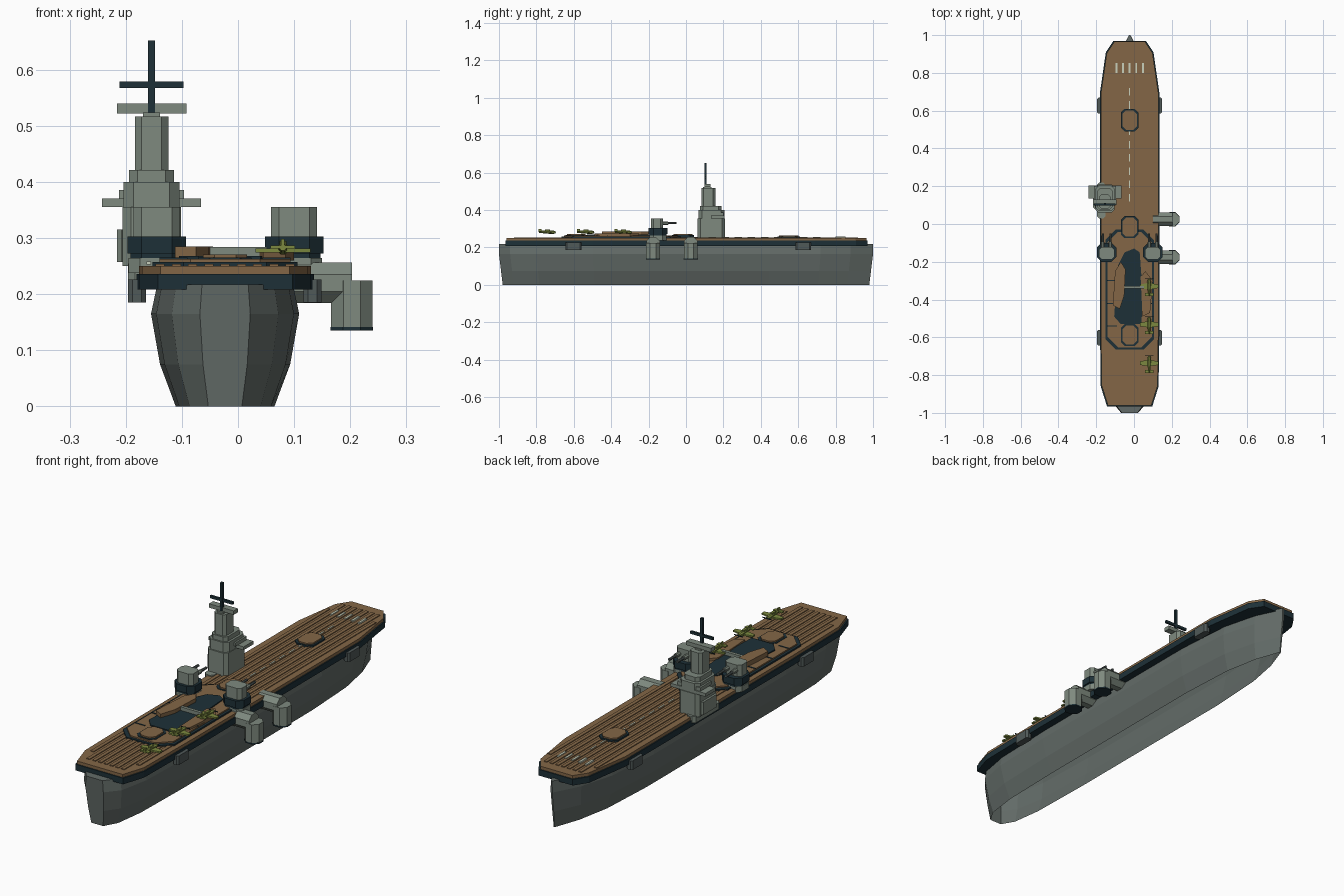
import bpy, bmesh, math
from mathutils import Matrix, Vector

if "Cube" in bpy.data.objects:
    bpy.data.objects.remove(bpy.data.objects["Cube"])


def material(name, r, g, b):
    m = bpy.data.materials.new(name)
    m.use_nodes = True
    m.diffuse_color = (r, g, b, 1)
    m.node_tree.nodes["Principled BSDF"].inputs["Base Color"].default_value = (r, g, b, 1)
    return m


HULL = material("hull grey", .124, .148, .138)
GREY = material("structure grey", .21, .253, .212)
DARK = material("sponson grey", .08, .1, .098)
WOOD = material("deck brown", .228, .134, .062)
NAVY = material("dark navy", .0125, .03, .039)
GREEN = material("aircraft olive", .2, .25, .05)
WHITE = material("marking cream", .58, .63, .5)
CX = -.023  # hull centreline


def finish(name, bm, mat):
    mesh = bpy.data.meshes.new(name)
    bm.to_mesh(mesh)
    bm.free()
    mesh.materials.append(mat)
    ob = bpy.data.objects.new(name, mesh)
    bpy.context.collection.objects.link(ob)
    return ob


def loft(name, rings, mat, open_bottom=False):
    """Skin a list of equal-length rings and cap both ends."""
    bm = bmesh.new()
    vs = [[bm.verts.new(p) for p in ring] for ring in rings]
    n = len(rings[0])
    for a, b in zip(vs, vs[1:]):
        for i in range(n):
            j = (i + 1) % n
            bm.faces.new((a[i], a[j], b[j], b[i]))
    bm.faces.new(vs[0])
    bm.faces.new(vs[-1])
    bmesh.ops.recalc_face_normals(bm, faces=bm.faces)
    if open_bottom:
        flat = [f for f in bm.faces if max(v.co.z for v in f.verts) < .001]
        bmesh.ops.delete(bm, geom=flat, context='FACES')
    return finish(name, bm, mat)


def prism(name, outline, z0, z1, mat):
    return loft(name, [[(x, y, z) for x, y in outline] for z in (z0, z1)], mat)


def block(name, x, y, z, mat, cut=0.0):
    """Block from (min, max) ranges, with optional cut corners in plan."""
    (a, b), (c, d), k = x, y, cut
    if k:
        pts = [(a + k, c), (b - k, c), (b, c + k), (b, d - k),
               (b - k, d), (a + k, d), (a, d - k), (a, c + k)]
    else:
        pts = [(a, c), (b, c), (b, d), (a, d)]
    return prism(name, pts, *z, mat)


def rod(name, start, end, r0, r1, mat, sides=8):
    a, b = Vector(start), Vector(end)
    d = b - a
    rot = d.to_track_quat('Z', 'Y').to_matrix().to_4x4()
    bm = bmesh.new()
    bmesh.ops.create_cone(bm, cap_ends=True, segments=sides, radius1=r0, radius2=r1, depth=d.length,
                          matrix=Matrix.Translation((a + b) / 2) @ rot
                          @ Matrix.Rotation(math.pi / sides, 4, 'Z'))
    return finish(name, bm, mat)


def rimmed(name, x, y, z0, z1, cut, rim=.008):
    """Brown slab standing in a low dark rim."""
    block(name + "_rim", x, y, (z0, z1 - .006), NAVY, cut)
    block(name, (x[0] + rim, x[1] - rim), (y[0] + rim, y[1] - rim), (z0, z1), WOOD, cut)


# Hull: open-bottomed shell from the blunt stern to the sharp bow
levels = [(0, .088), (.075, .116), (.165, .132), (.217, .121)]
stations = [(-1, .34), (-.94, .72), (-.8, .93), (-.5, 1), (.45, 1), (.72, .84), (.88, .5), (1, .03)]
rings = []
for y, s in stations:
    side = [(w * s, y * (.98 + .02 * min(1, z / .165)), z) for z, w in levels]
    rings.append([(CX + w, v, z) for w, v, z in side] + [(CX - w, v, z) for w, v, z in reversed(side)])
loft("hull", rings, HULL, open_bottom=True)

# Flight deck: dark girder layer with the wooden deck inset above
half = [(.12, -.965), (.153, -.86), (.158, -.5), (.158, .69), (.126, .91), (.086, .97)]


def deck_outline(inset):
    pts = [(w - inset, y * (1 - inset)) for w, y in half]
    return [(CX + w, y) for w, y in pts] + [(CX - w, y) for w, y in reversed(pts)]


prism("deck_girder", deck_outline(0), .208, .236, NAVY)
prism("flight_deck", deck_outline(.005), .236, .25, WOOD)
for i in range(-4, 5):
    x = CX + i * .029
    e = .92 if abs(i) < 4 else .85
    block("deck_plank", (x - .008, x + .008), (-e, e), (.248, .2535), WOOD)

# Deck markings
for i in range(5):
    x = CX + (i - 2) * .035
    block("bow_mark", (x - .005, x + .005), (.8, .852), (.25, .257), WHITE)
for i in range(9):
    y = .12 + i * .07
    block("centre_dash", (CX - .0025, CX + .0025), (y, y + .04), (.25, .2555), WHITE)

# Raised aft platform and aircraft lifts
rimmed("aft_platform", (-.152, .106), (-.665, -.03), .248, .263, .055, .012)
rimmed("forward_lift", (-.07, .024), (.49, .61), .248, .264, .02)
rimmed("middle_lift", (-.07, .024), (-.075, .042), .248, .271, .02)
rimmed("aft_lift", (-.07, .024), (-.645, -.53), .248, .271, .02)
for y in (-.3, -.42, -.54):
    for x in (-.115, .069):
        block("platform_seam", (x - .025, x + .025), (y - .003, y + .003), (.26, .265), NAVY)

# Dark well with wooden hatches and a cross beam
prism("well_floor", [(-.07, -.53), (.04, -.53), (.045, -.35), (.03, -.15), (0, -.13),
                     (-.05, -.15), (-.085, -.22), (-.105, -.49)], .26, .268, NAVY)
prism("left_hatch", [(.045, -.49), (.085, -.47), (.1, -.3), (.06, -.25), (.035, -.28)], .26, .274, WOOD)
prism("right_hatch", [(-.112, -.43), (-.075, -.45), (-.052, -.38), (-.045, -.24),
                      (-.07, -.2), (-.1, -.25)], .26, .285, WOOD)
block("cross_beam", (-.09, .052), (-.342, -.328), (.268, .284), GREY)

# Island tower, stacked tiers
IX = -.154
tiers = [("island_base", .052, (.062, .208), (.25, .355), .015),
         ("island_middle", .05, (.068, .205), (.355, .4), .018),
         ("island_bridge", .04, (.075, .19), (.4, .421), .015),
         ("island_upper", .03, (.082, .157), (.421, .517), .012),
         ("bridge_wings", .088, (.135, .205), (.355, .37), 0),
         ("wing_support", .058, (.12, .2), (.37, .386), 0),
         ("top_platform", .062, (.1, .13), (.522, .54), 0),
         ("platform_neck", .015, (.09, .135), (.515, .524), 0)]
for name, w, y, z, cut in tiers:
    block(name, (IX - w, IX + w), y, z, GREY, cut)
block("island_side_room", (-.216, -.18), (.08, .19), (.257, .315), GREY, .008)
block("mast", (IX - .006, IX + .006), (.098, .11), (.517, .652), NAVY)
block("mast_crossbar", (IX - .057, IX + .057), (.099, .109), (.567, .579), NAVY)

# Twin gun turrets, one on each deck edge
for x in (-.145, .1):
    block("turret_footing", (x - .05, x + .05), (-.195, -.105), (.238, .264), GREY, .02)
    block("footing_lamp", (x - .018, x - .01), (-.198, -.194), (.253, .258), WHITE)
    block("turret_base", (x - .047, x + .047), (-.195, -.105), (.262, .29), NAVY, .02)
    block("turret_ring", (x - .052, x + .052), (-.2, -.1), (.272, .303), NAVY, .025)
    block("turret", (x - .041, x + .041), (-.187, -.122), (.303, .355), GREY, .014)
    for dx in (-.02, .02):
        rod("gun_sleeve", (x + dx, -.125, .33), (x + dx, -.095, .33), .01, .01, GREY)
        rod("gun_barrel", (x + dx, -.1, .33), (x + dx, -.05, .33), .007, .006, DARK)

# Funnels bending outward and down on the left side
for y in (.025, -.176):
    rod("funnel_duct", (.1, y, .22), (.203, y, .22), .039, .039, GREY)
    rod("funnel_pipe", (.203, y, .141), (.203, y, .224), .04, .04, GREY)
    rod("funnel_mouth", (.203, y, .135), (.203, y, .141), .041, .041, NAVY)

# Side sponsons under the deck edge
for x in (-.18, .133):
    for y in (-.602, .627):
        block("side_sponson", (x - .016, x + .016), (y - .042, y + .042), (.185, .226), DARK, .008)
block("island_sponson", (-.196, -.15), (.03, .22), (.225, .255), GREY, .012)

# Parked aircraft facing the bow
for y in (-.335, -.537, -.742):
    x, z = .08, .281
    rod("aircraft_body", (x, y - .045, z + .002), (x, y + .03, z), .006, .011, GREEN)
    rod("aircraft_nose", (x, y + .03, z), (x, y + .044, z), .011, .006, GREEN)
    prism("aircraft_wing", [(x - .049, y - .004), (x, y - .012), (x + .049, y - .004),
                            (x + .049, y + .014), (x, y + .024), (x - .049, y + .014)],
          z - .007, z, GREEN)
    block("aircraft_tailplane", (x - .022, x + .022), (y - .046, y - .03), (z, z + .006), GREEN)
    block("aircraft_fin", (x - .003, x + .003), (y - .046, y - .03), (z, z + .017), GREEN)
    block("aircraft_canopy", (x - .006, x + .006), (y - .012, y + .015), (z + .005, z + .014), GREEN, .002)
    block("aircraft_propeller", (x - .022, x + .022), (y + .044, y + .047), (z - .002, z + .002), NAVY)
